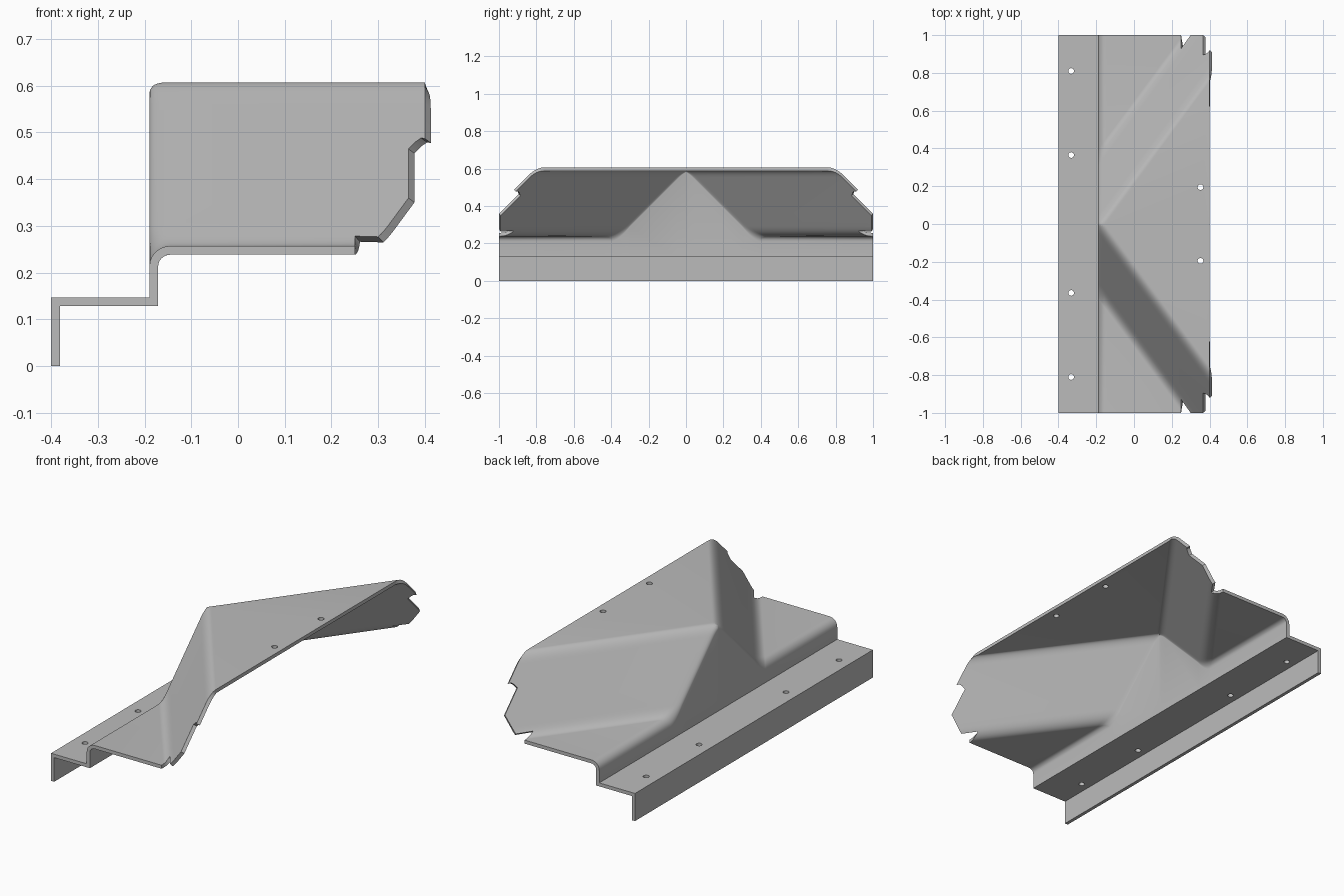
import bpy, bmesh, math
from mathutils import Vector

if "Cube" in bpy.data.objects:
    bpy.data.objects.remove(bpy.data.objects["Cube"])

TOP, LOW, FOOT = 0.607, 0.257, 0.147      # outer heights of the three levels
WALL, SLOPE, DROP = -0.19, 1.356, 0.35    # wall position, fold direction, slope run
T = 0.0185                                # sheet thickness
W = 0.045                                 # half width of the diagonal bends


def ramp(s):
    """Straight ramp with a rounded start."""
    return 0 if s < -W else s if s > W else (s + W) ** 2 / (4 * W)


def height(x, y):
    s = abs(y) - SLOPE * (x - WALL)
    z = TOP - ramp(s) + ramp(s - DROP)
    # rounded bend into the wall, tighter where the sheet is already steep
    flat = min(1, max(0, (s - DROP + W) / (2 * W)))
    r = 0.012 + 0.033 * flat
    d = x - WALL
    if d < r:
        z -= r - math.sqrt(max(0, r * r - (r - d) ** 2))
    return z


# plan outline of one half, with the corner notches
outline = [(WALL, 0), (0.4, 0), (0.4, 0.92), (0.392, 0.908), (0.38, 0.9), (0.365, 0.895),
           (0.365, 1), (0.3, 1), (0.25, 0.93), (0.25, 1), (WALL, 1)]
bm = bmesh.new()
bm.faces.new([bm.verts.new((x, y, 0)) for x, y in outline])


def cut(point, normal):
    bmesh.ops.bisect_plane(bm, geom=bm.verts[:] + bm.edges[:] + bm.faces[:], dist=1e-5,
                           plane_co=point, plane_no=normal)


# cut lines that follow the bends
for centre in (0, DROP):
    for i in range(-4, 5):
        cut((WALL, centre + i * W / 4, 0), Vector((-SLOPE, 1, 0)).normalized())
for d in (0.002, 0.006, 0.012, 0.021, 0.032, 0.045):
    cut((WALL + d, 0, 0), (1, 0, 0))

# second half
copy = bmesh.ops.duplicate(bm, geom=bm.verts[:] + bm.edges[:] + bm.faces[:])["geom"]
for v in copy:
    if isinstance(v, bmesh.types.BMVert):
        v.co.y = -v.co.y
bmesh.ops.reverse_faces(bm, faces=[f for f in copy if isinstance(f, bmesh.types.BMFace)])
bmesh.ops.remove_doubles(bm, verts=bm.verts[:], dist=1e-5)

# fold the plan into shape
for v in bm.verts:
    v.co.z = height(v.co.x, v.co.y)

# wall, foot plate and front flange
edges = [e for e in bm.edges if all(abs(v.co.x - WALL) < 1e-4 for v in e.verts)]
for axis, value in ((2, FOOT), (0, -0.4), (2, 0)):
    new = bmesh.ops.extrude_edge_only(bm, edges=edges)["geom"]
    for v in new:
        if isinstance(v, bmesh.types.BMVert):
            v.co[axis] = value
    edges = [e for e in new if isinstance(e, bmesh.types.BMEdge)
             and abs(e.verts[0].co[axis] - value) < 1e-6
             and abs(e.verts[1].co[axis] - value) < 1e-6]

bmesh.ops.recalc_face_normals(bm, faces=bm.faces[:])
bm.normal_update()
if max(bm.faces, key=lambda f: f.calc_area() * abs(f.normal.z)).normal.z < 0:
    bmesh.ops.reverse_faces(bm, faces=bm.faces[:])

mesh = bpy.data.meshes.new("folded_sheet")
bm.to_mesh(mesh)
bm.free()
sheet = bpy.data.objects.new("folded_sheet", mesh)
bpy.context.collection.objects.link(sheet)
grey = bpy.data.materials.new("plain grey")
grey.diffuse_color = (0.5, 0.5, 0.5, 1)
grey.use_nodes = True
grey.node_tree.nodes["Principled BSDF"].inputs["Base Color"].default_value = grey.diffuse_color
mesh.materials.append(grey)

solid = sheet.modifiers.new("thickness", "SOLIDIFY")
solid.thickness = T
solid.offset = -1
solid.use_even_offset = True

# screw holes
hb = bmesh.new()
holes = [(-0.333, y, FOOT) for y in (-0.81, -0.365, 0.365, 0.81)]
holes += [(0.352, y, TOP) for y in (-0.195, 0.195)]
for x, y, z in holes:
    ring = bmesh.ops.create_cone(hb, cap_ends=True, segments=24, radius1=0.015,
                                 radius2=0.015, depth=0.1)["verts"]
    bmesh.ops.translate(hb, verts=ring, vec=(x, y, z))
hole_mesh = bpy.data.meshes.new("hole_cutter")
hb.to_mesh(hole_mesh)
hb.free()
hole_mesh.materials.append(grey)
cutter = bpy.data.objects.new("hole_cutter", hole_mesh)
bpy.context.collection.objects.link(cutter)
cutter.hide_render = True
drill = sheet.modifiers.new("holes", "BOOLEAN")
drill.operation = "DIFFERENCE"
drill.solver = "EXACT"
drill.object = cutter

# apply everything, then smooth the bends only
bpy.ops.object.select_all(action="DESELECT")
sheet.select_set(True)
bpy.context.view_layer.objects.active = sheet
bpy.ops.object.convert(target="MESH")
bpy.data.objects.remove(cutter)
bpy.ops.object.shade_smooth_by_angle(angle=math.radians(35))
